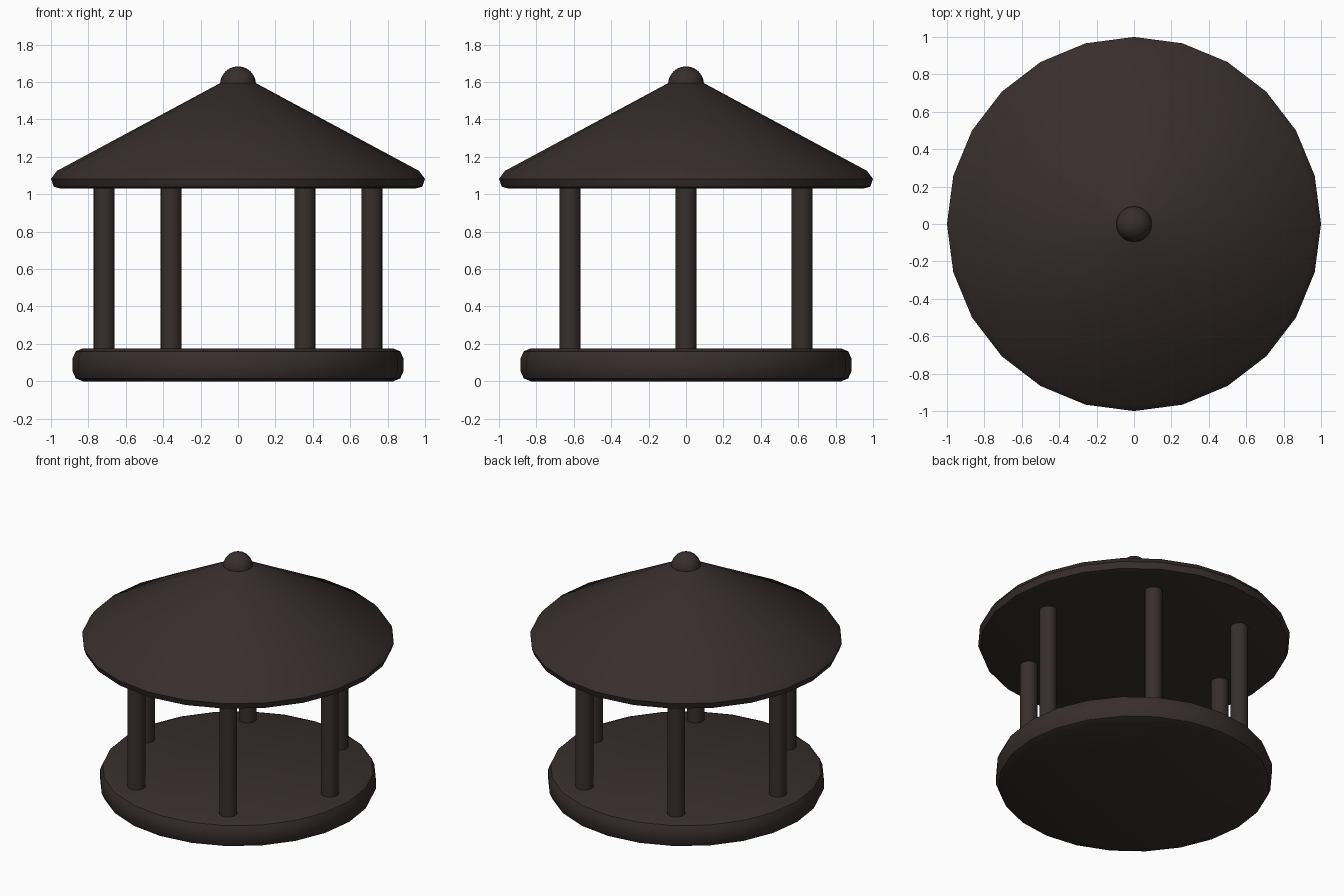
import bpy, bmesh, math

if "Cube" in bpy.data.objects:
    bpy.data.objects.remove(bpy.data.objects["Cube"])

mat = bpy.data.materials.new("dark_bronze")
mat.diffuse_color = (0.038, 0.028, 0.026, 1)
mat.use_nodes = True
mat.node_tree.nodes["Principled BSDF"].inputs["Base Color"].default_value = mat.diffuse_color


def lathe(name, profile, sides, x=0, y=0, angle=30):
    """Closed solid turned around z from (radius, height) points, bottom to top."""
    bm = bmesh.new()
    rings = [[bm.verts.new((x + r * math.cos(2 * math.pi * i / sides),
                            y + r * math.sin(2 * math.pi * i / sides), z))
              for i in range(sides)] for r, z in profile]
    for a, b in zip(rings, rings[1:]):
        for i in range(sides):
            j = (i + 1) % sides
            bm.faces.new((a[i], a[j], b[j], b[i]))
    bm.faces.new(rings[0][::-1])
    bm.faces.new(rings[-1])
    mesh = bpy.data.meshes.new(name)
    bm.to_mesh(mesh)
    bm.free()
    obj = bpy.data.objects.new(name, mesh)
    bpy.context.collection.objects.link(obj)
    mesh.materials.append(mat)
    bpy.ops.object.select_all(action='DESELECT')
    obj.select_set(True)
    bpy.context.view_layer.objects.active = obj
    bpy.ops.object.shade_smooth_by_angle(angle=math.radians(angle))
    return obj


# Round base with softened rims
lathe("base", [(0.83, 0.0), (0.868, 0.016), (0.885, 0.055),
               (0.885, 0.12), (0.868, 0.16), (0.83, 0.176)], 24)

# Six columns
for k in range(6):
    a = math.radians(60 * k)
    lathe(f"column_{k + 1}", [(0.057, 0.16), (0.057, 1.05)], 16,
          0.716 * math.cos(a), 0.716 * math.sin(a))

# Conical roof with bevelled eave
lathe("roof", [(0.945, 1.03), (0.985, 1.04), (1.0, 1.082),
               (0.968, 1.125), (0.09, 1.597)], 24)

# Ball finial
bpy.ops.mesh.primitive_uv_sphere_add(segments=20, ring_count=12, radius=0.096,
                                     location=(0, 0, 1.588))
finial = bpy.context.object
finial.name = "finial"
finial.data.materials.append(mat)
bpy.ops.object.shade_smooth_by_angle(angle=math.radians(40))
